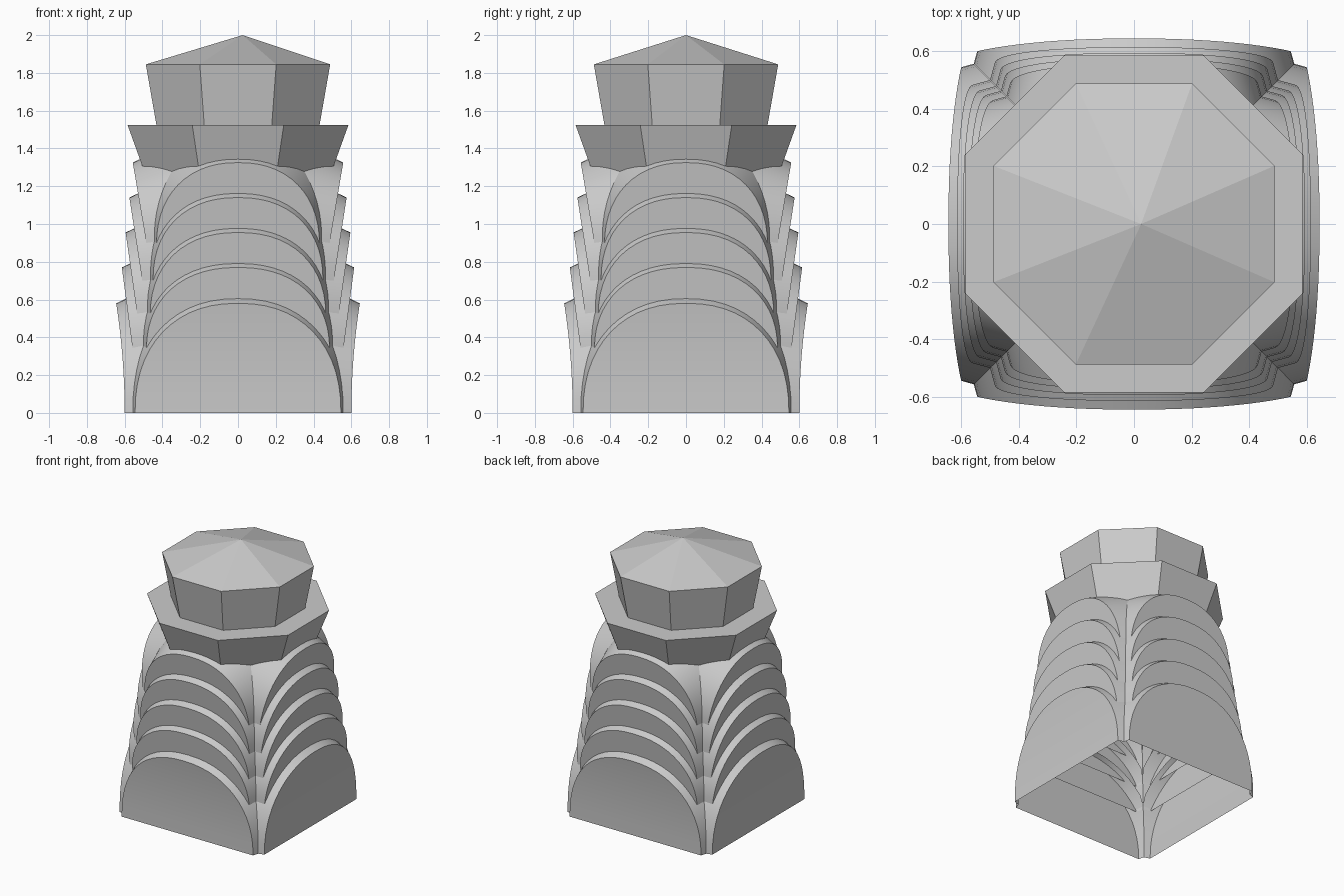
import bpy, bmesh
from math import sin, cos, tan, pi
from mathutils import Matrix

if "Cube" in bpy.data.objects:
    bpy.data.objects.remove(bpy.data.objects["Cube"])

# tiers: base z, top z, half width, depth at base, depth at top, rim depth
TIERS = [
    (0.00, 0.58, 0.545, 0.600, 0.645, 0.13),
    (0.33, 0.77, 0.485, 0.557, 0.615, 0.13),
    (0.51, 0.955, 0.465, 0.532, 0.595, 0.13),
    (0.70, 1.14, 0.450, 0.507, 0.575, 0.13),
    (0.88, 1.325, 0.432, 0.482, 0.557, 0.30),
]
STEPS = 14


def finish(bm, name, smooth):
    me = bpy.data.meshes.new(name)
    bmesh.ops.recalc_face_normals(bm, faces=bm.faces)
    bm.to_mesh(me)
    bm.free()
    ob = bpy.data.objects.new(name, me)
    bpy.context.collection.objects.link(ob)
    if smooth:
        bpy.ops.object.select_all(action='DESELECT')
        bpy.context.view_layer.objects.active = ob
        ob.select_set(True)
        bpy.ops.object.shade_smooth_by_angle(angle=0.5)
    return ob


def petal(name, tier, quarter):
    """Arched plate leaning outward, with a flared rim running in to the corner valley."""
    z0, z1, w, y0, y1, cap = tier
    h, p = z1 - z0, 2.25
    bm = bmesh.new()
    levels = []
    for i in range(STEPS + 1):
        a = pi / 2 * i / STEPS
        top = i == STEPS
        c, s = (0 if top else cos(a) ** (2 / p)), sin(a) ** (2 / p)
        x, z = w * c, z0 + h * s
        y = y0 + (y1 - y0) * (s ** 2 if z0 == 0 else s)
        kx = 0.28 * c
        d = min(cap, (y - x) / (1 + kx))
        xb, yb, zb = x + kx * d, y - d, z + 0.48 * s * d
        row = []
        for sx in ((1,) if top else (-1, 1)):
            row.append((bm.verts.new((sx * x, -y, z)), bm.verts.new((sx * xb, -yb, zb))))
        levels.append((row[0], row[-1]))
    for (l0, r0), (l1, r1) in zip(levels, levels[1:]):
        front = [l0[0], r0[0], r1[0]]
        if l1 is not r1:
            front.append(l1[0])
        bm.faces.new(front)
        bm.faces.new((r0[0], r0[1], r1[1], r1[0]))
        bm.faces.new((l0[0], l1[0], l1[1], l0[1]))
    bmesh.ops.rotate(bm, cent=(0, 0, 0), matrix=Matrix.Rotation(quarter * pi / 2, 3, 'Z'),
                     verts=bm.verts)
    return finish(bm, name, True)


def octagon(name, rings, apex=None):
    """Stacked octagon rings given as (flat-to-centre distance, z)."""
    bm = bmesh.new()
    loops = []
    for r, z in rings:
        k = r / cos(pi / 8)
        loops.append([bm.verts.new((k * cos(pi / 8 + i * pi / 4), k * sin(pi / 8 + i * pi / 4), z))
                      for i in range(8)])
    for a, b in zip(loops, loops[1:]):
        for i in range(8):
            j = (i + 1) % 8
            bm.faces.new((a[i], a[j], b[j], b[i]))
    bm.faces.new(loops[0][::-1])
    if apex:
        tip = bm.verts.new(apex)
        for i in range(8):
            bm.faces.new((loops[-1][i], loops[-1][(i + 1) % 8], tip))
    else:
        bm.faces.new(loops[-1])
    return finish(bm, name, False)


# scalloped tiers on all four sides
for side, q in zip(("front", "right", "back", "left"), range(4)):
    for n, t in enumerate(TIERS, 1):
        petal(f"{side}_petal_{n}", t, q)

# flared collar and cap with a shallow roof
octagon("collar", [(0.468, 1.20), (0.585, 1.525)])
octagon("cap", [(0.432, 1.525), (0.488, 1.845)], apex=(0.025, 0, 2.0))
